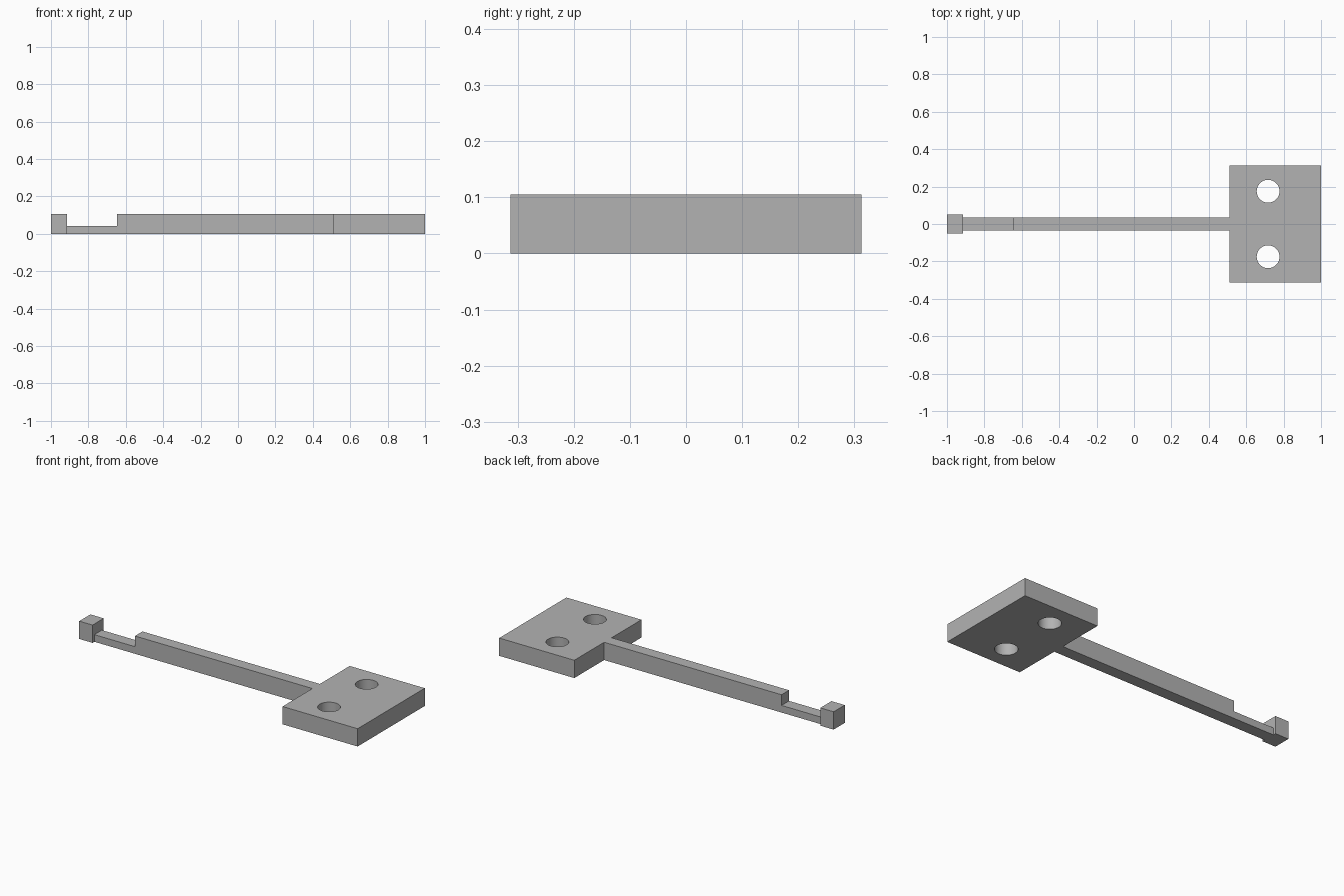
import bpy
import bmesh
from mathutils import Matrix, Vector

cube = bpy.data.objects.get("Cube")
if cube:
    bpy.data.objects.remove(cube, do_unlink=True)

HEIGHT = 0.105
PLATE_X = 0.51      # where the arm meets the plate
HEAD_X = -0.913     # where the arm meets the head

grey = bpy.data.materials.new("plain_grey")
grey.use_nodes = True
grey.diffuse_color = (0.45, 0.45, 0.45, 1)
grey.node_tree.nodes["Principled BSDF"].inputs["Base Color"].default_value = grey.diffuse_color


def finish(name, bm):
    bmesh.ops.recalc_face_normals(bm, faces=bm.faces)
    mesh = bpy.data.meshes.new(name)
    bm.to_mesh(mesh)
    bm.free()
    mesh.materials.append(grey)
    obj = bpy.data.objects.new(name, mesh)
    bpy.context.collection.objects.link(obj)
    return obj


def box(name, x0, x1, half_width):
    bm = bmesh.new()
    size = Matrix.Diagonal((x1 - x0, 2 * half_width, HEIGHT, 1))
    place = Matrix.Translation(((x0 + x1) / 2, 0, HEIGHT / 2))
    bmesh.ops.create_cube(bm, size=1, matrix=place @ size)
    return finish(name, bm)


def side_profile(name, points, half_width):
    bm = bmesh.new()
    face = bm.faces.new([bm.verts.new((x, -half_width, z)) for x, z in points])
    result = bmesh.ops.extrude_face_region(bm, geom=[face])
    verts = [v for v in result["geom"] if isinstance(v, bmesh.types.BMVert)]
    bmesh.ops.translate(bm, verts=verts, vec=Vector((0, 2 * half_width, 0)))
    return finish(name, bm)


# Mounting plate with two through holes
plate = box("mounting_plate", PLATE_X, 1, 0.313)
bm = bmesh.new()
for side in (-1, 1):
    bmesh.ops.create_cone(bm, cap_ends=True, segments=48, radius1=0.061, radius2=0.061,
                          depth=0.4, matrix=Matrix.Translation((0.717, side * 0.175, 0.05)))
cutter = finish("hole_cutter", bm)
cutter.hide_render = True
cutter.hide_viewport = True
holes = plate.modifiers.new("holes", "BOOLEAN")
holes.operation = "DIFFERENCE"
holes.solver = "EXACT"
holes.object = cutter

# Bake the cut so the cutter can go
bpy.context.view_layer.update()
cut_mesh = bpy.data.meshes.new_from_object(plate.evaluated_get(bpy.context.evaluated_depsgraph_get()))
plate.modifiers.clear()
plate.data = cut_mesh
bpy.data.objects.remove(cutter, do_unlink=True)

# Long arm, stepped down near the head
NOTCH_X, NOTCH_Z = -0.648, 0.042
side_profile("arm", [(HEAD_X, 0), (PLATE_X, 0), (PLATE_X, HEIGHT),
                     (NOTCH_X, HEIGHT), (NOTCH_X, NOTCH_Z), (HEAD_X, NOTCH_Z)], 0.035)

# Square head at the tip
box("head", -1, HEAD_X, 0.052)

# Smooth hole walls, sharp edges elsewhere
bpy.ops.object.select_all(action="DESELECT")
plate.select_set(True)
bpy.context.view_layer.objects.active = plate
bpy.ops.object.shade_smooth_by_angle()
